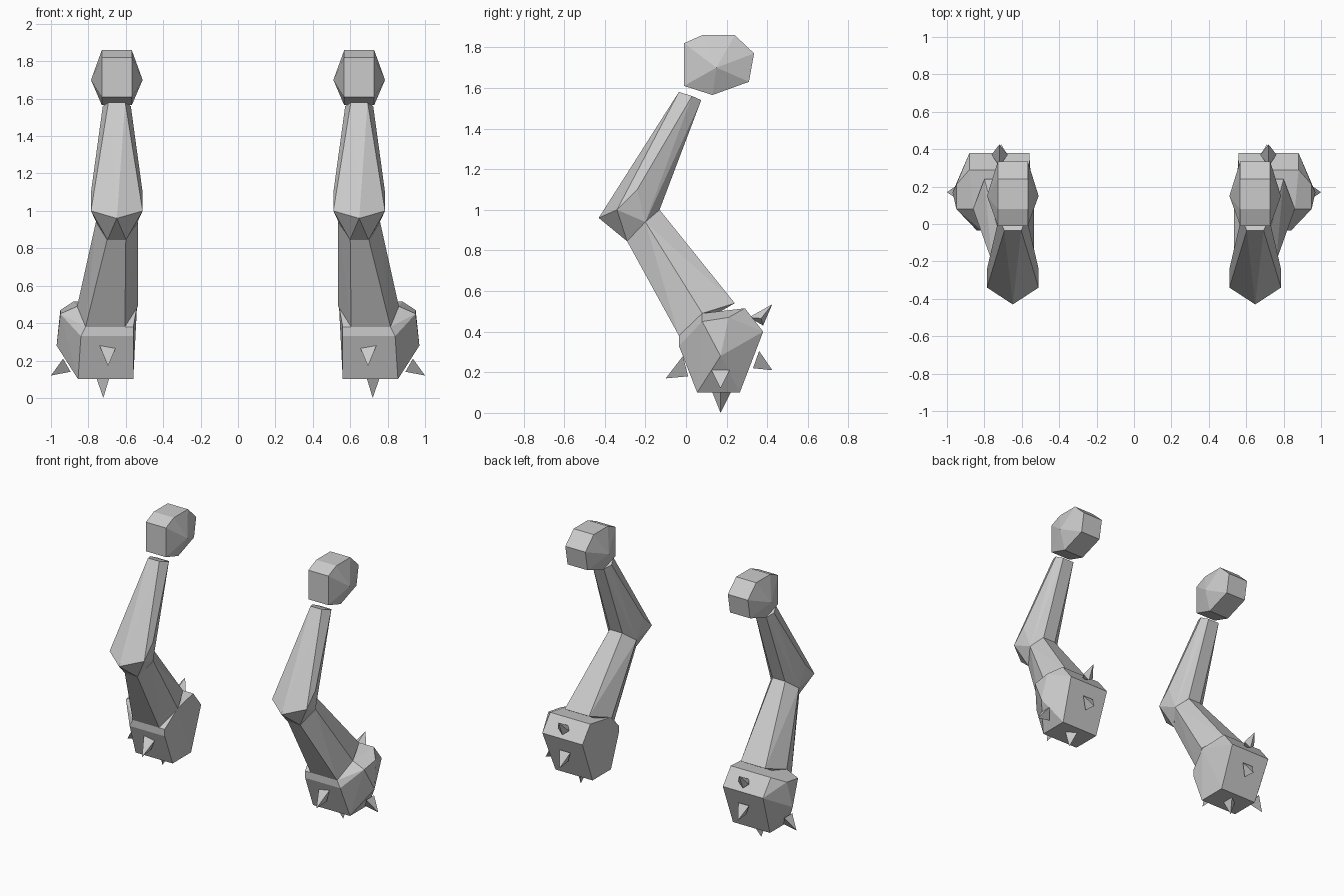
import bpy, bmesh

if "Cube" in bpy.data.objects:
    bpy.data.objects.remove(bpy.data.objects["Cube"])

CX = 0.648  # centre line of each arm


def hull(name, pts):
    """Flat-faced convex solid, mirrored to the other arm."""
    bm = bmesh.new()
    for p in pts:
        bm.verts.new(p)
    bmesh.ops.remove_doubles(bm, verts=bm.verts, dist=0.001)
    bmesh.ops.convex_hull(bm, input=bm.verts)
    loose = [v for v in bm.verts if not v.link_faces]
    bmesh.ops.delete(bm, geom=loose, context='VERTS')
    bmesh.ops.dissolve_limit(bm, angle_limit=0.03, verts=bm.verts, edges=bm.edges)
    bmesh.ops.recalc_face_normals(bm, faces=bm.faces)
    me = bpy.data.meshes.new(name)
    bm.to_mesh(me)
    bm.free()
    ob = bpy.data.objects.new(name, me)
    bpy.context.collection.objects.link(ob)
    m = ob.modifiers.new("Mirror", 'MIRROR')
    m.use_mirror_merge = False
    return ob


def sym(rows):
    """Rows of (half width, y, z) placed both sides of the arm centre line."""
    return [(CX + s * w, y, z) for w, y, z in rows for s in (-1, 1)]


def span(rows):
    """Rows of (inner x, outer x, y, z)."""
    return [(x, y, z) for a, b, y, z in rows for x in (a, b)]


# shoulder: profile strip with a peak on each side
profile = [(-.01, 1.61), (-.01, 1.82), (.08, 1.86), (.24, 1.86),
           (.335, 1.77), (.31, 1.63), (.13, 1.565)]
hull("shoulder", sym([(.08, y, z) for y, z in profile] + [(.138, .15, 1.70)]))

# upper arm with pointed elbow
hull("upper_arm", sym([
    (.045, -.035, 1.58), (.075, .03, 1.56), (.045, .075, 1.54),
    (0, -.43, .96), (.138, -.34, 1.0), (.138, -.24, 1.1),
    (.11, -.2, .94), (.05, -.13, 1.0), (.05, -.29, .845)]))

# forearm, flaring outwards to the wrist
hull("forearm", span([
    (.60, .70, -.29, .845), (.535, .76, -.2, .94), (.60, .70, -.13, 1.0),
    (.605, .815, -.035, .38), (.535, .86, .08, .49), (.605, .80, .24, .54)]))

# club head
hull("club_head", span([
    (.56, .815, -.035, .38), (.56, .84, -.035, .33), (.56, .855, .055, .1),
    (.56, .855, .265, .1), (.56, .88, .38, .4), (.56, .88, .29, .515),
    (.54, .86, .08, .49)]) + [(.95, .08, .45), (.97, .17, .28), (.95, .21, .47)])

# spikes: tip first, then base corners
spikes = {
    "front": [(.695, -.10, .17), (.655, -.015, .265), (.74, -.015, .28), (.70, .01, .18)],
    "back": [(.71, .425, .21), (.67, .36, .305), (.755, .36, .305), (.71, .33, .22)],
    "bottom": [(.72, .17, 0), (.69, .13, .1), (.69, .22, .1), (.755, .17, .1)],
    "outer": [(1.0, .17, .12), (.935, .125, .21), (.935, .215, .21), (.895, .17, .14)],
    "top": [(.72, .425, .535), (.72, .31, .47), (.72, .38, .43),
            (.675, .37, .465), (.762, .37, .465)],
}
for key, pts in spikes.items():
    hull("spike_" + key, pts)
